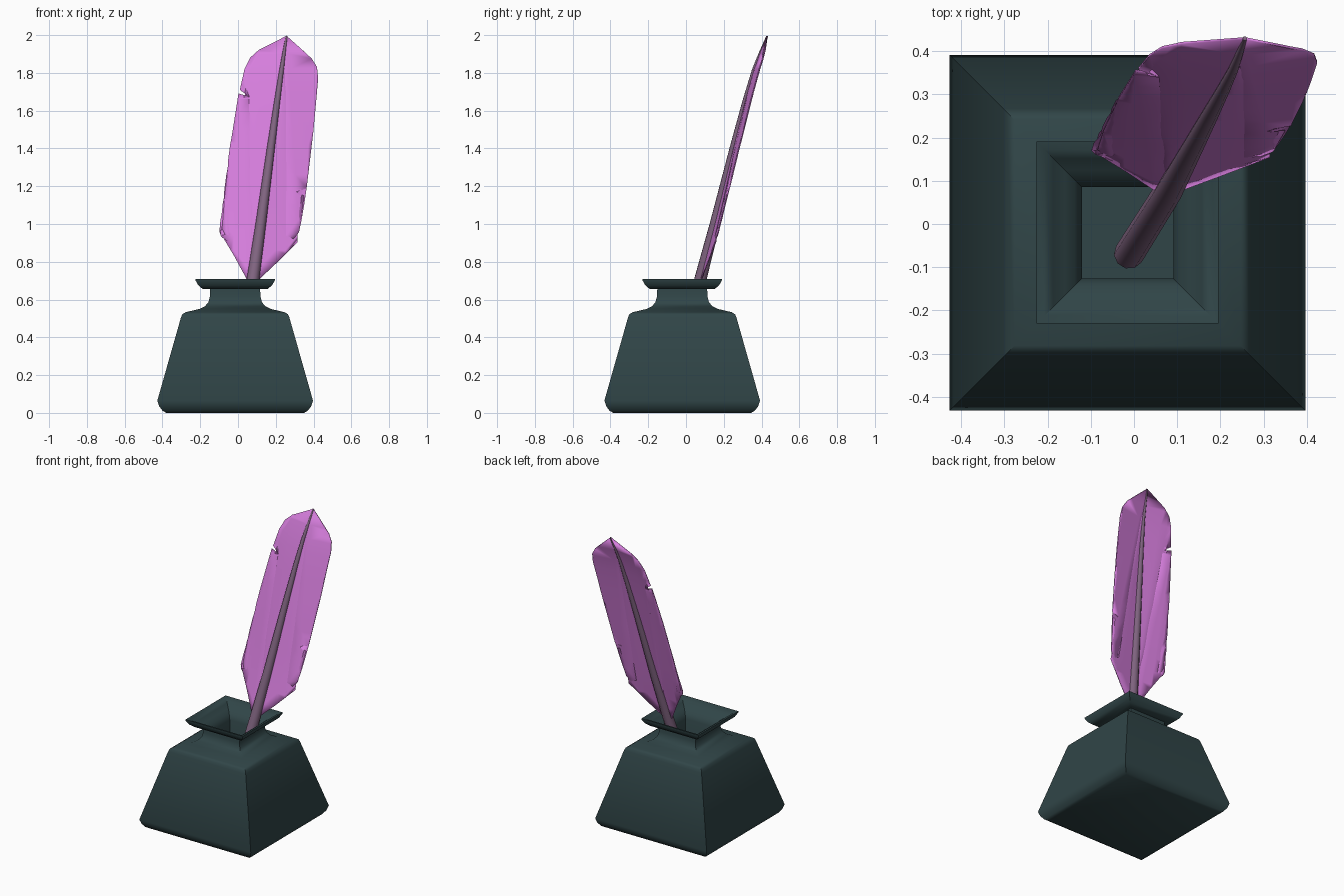
import bpy, bmesh
from mathutils import Vector

if "Cube" in bpy.data.objects:
    bpy.data.objects.remove(bpy.data.objects["Cube"])


def material(name, rgb):
    mat = bpy.data.materials.new(name)
    mat.use_nodes = True
    mat.diffuse_color = (*rgb, 1)
    mat.node_tree.nodes["Principled BSDF"].inputs["Base Color"].default_value = (*rgb, 1)
    return mat


def add_object(name, data, mat):
    obj = bpy.data.objects.new(name, data)
    bpy.context.collection.objects.link(obj)
    data.materials.append(mat)
    return obj


def smooth(obj, angle):
    bpy.ops.object.select_all(action='DESELECT')
    obj.select_set(True)
    bpy.context.view_layer.objects.active = obj
    bpy.ops.object.shade_smooth_by_angle(angle=angle)


glass = material("dark teal glass", (0.03, 0.06, 0.064))
pink = material("orchid pink", (0.68, 0.21, 0.73))
mauve = material("dusky mauve", (0.22, 0.13, 0.22))

# Square bottle: half-width and height, up the outside and down the inside
profile = [(0.365, 0), (0.385, 0.012), (0.402, 0.035), (0.412, 0.065),
           (0.287, 0.505), (0.28, 0.522), (0.262, 0.533), (0.19, 0.55),
           (0.16, 0.565), (0.142, 0.585), (0.134, 0.615), (0.132, 0.655),
           (0.172, 0.656), (0.195, 0.675), (0.211, 0.703), (0.211, 0.71),
           (0.192, 0.705), (0.172, 0.685), (0.145, 0.668), (0.122, 0.65),
           (0.106, 0.615), (0.106, 0.1)]
bm = bmesh.new()
rings = [[bm.verts.new((sx * w - 0.015, sy * w - 0.02, z))
          for sx, sy in ((-1, -1), (1, -1), (1, 1), (-1, 1))] for w, z in profile]
for low, high in zip(rings, rings[1:]):
    for i in range(4):
        j = (i + 1) % 4
        bm.faces.new((low[i], low[j], high[j], high[i]))
bm.faces.new(rings[0][::-1])
bm.faces.new(rings[-1])
mesh = bpy.data.meshes.new("ink_bottle")
bm.to_mesh(mesh)
bm.free()
smooth(add_object("ink_bottle", mesh, glass), 0.7)

# Quill shaft: tapering tube that leans and curls back at the tip
shaft = [((-0.012, -0.07, 0.15), 0.035), ((0.08, 0.077, 0.71), 0.033),
         ((0.121, 0.153, 1.0), 0.028), ((0.174, 0.251, 1.4), 0.021),
         ((0.207, 0.313, 1.645), 0.016), ((0.23, 0.359, 1.81), 0.012),
         ((0.243, 0.392, 1.9), 0.009), ((0.257, 0.43, 1.995), 0.005)]
curve = bpy.data.curves.new("quill_shaft", 'CURVE')
curve.dimensions = '3D'
curve.bevel_depth = 1
curve.bevel_resolution = 3
curve.use_fill_caps = True
spline = curve.splines.new('POLY')
spline.points.add(len(shaft) - 1)
for point, (co, radius) in zip(spline.points, shaft):
    point.co = (*co, 1)
    point.radius = radius
spline.use_smooth = True
add_object("quill_shaft", curve, mauve)


def shaft_at(z):
    for (a, _), (b, _) in zip(shaft, shaft[1:]):
        if z <= b[2]:
            break
    return Vector(a).lerp(Vector(b), (z - a[2]) / (b[2] - a[2]))


# Feather vanes: outer edges with split barbs, from base to tip
left_edge = [(0.045, 0.71), (-0.02, 0.83), (-0.098, 0.96), (-0.09, 0.935), (-0.048, 0.9),
             (-0.084, 0.975), (-0.07, 1.15), (-0.035, 1.45), (0.003, 1.69),
             (0.06, 1.675), (0.01, 1.71), (0.035, 1.82), (0.065, 1.88), (0.11, 1.92)]
right_edge = [(0.115, 0.71), (0.2, 0.79), (0.25, 0.84), (0.315, 0.905), (0.255, 0.875),
              (0.322, 0.955), (0.35, 1.15), (0.295, 1.165), (0.363, 1.19),
              (0.4, 1.5), (0.424, 1.77), (0.418, 1.83), (0.39, 1.875), (0.33, 1.93)]
for name, edge in (("left_edge_vane", left_edge), ("right_edge_vane", right_edge)):
    bm = bmesh.new()
    outline = [(x, 0, z) for x, z in edge]
    outline += [(co[0], 0, co[2]) for co, _ in reversed(shaft[1:])]
    bmesh.ops.triangulate(bm, faces=[bm.faces.new([bm.verts.new(co) for co in outline])])
    for step in range(1, 16):
        bmesh.ops.bisect_plane(bm, geom=bm.verts[:] + bm.edges[:] + bm.faces[:],
                               plane_co=(0, 0, 0.7 + step * 0.08), plane_no=(0, 0, 1))
    # Lean along the shaft and sweep the outer edges back
    for v in bm.verts:
        centre = shaft_at(v.co.z)
        v.co.y = centre.y + 0.14 * abs(v.co.x - centre.x)
    bmesh.ops.recalc_face_normals(bm, faces=bm.faces)
    mesh = bpy.data.meshes.new(name)
    bm.to_mesh(mesh)
    bm.free()
    vane = add_object(name, mesh, pink)
    solid = vane.modifiers.new("thickness", 'SOLIDIFY')
    solid.thickness = 0.006
    solid.offset = 0
    smooth(vane, 0.6)
